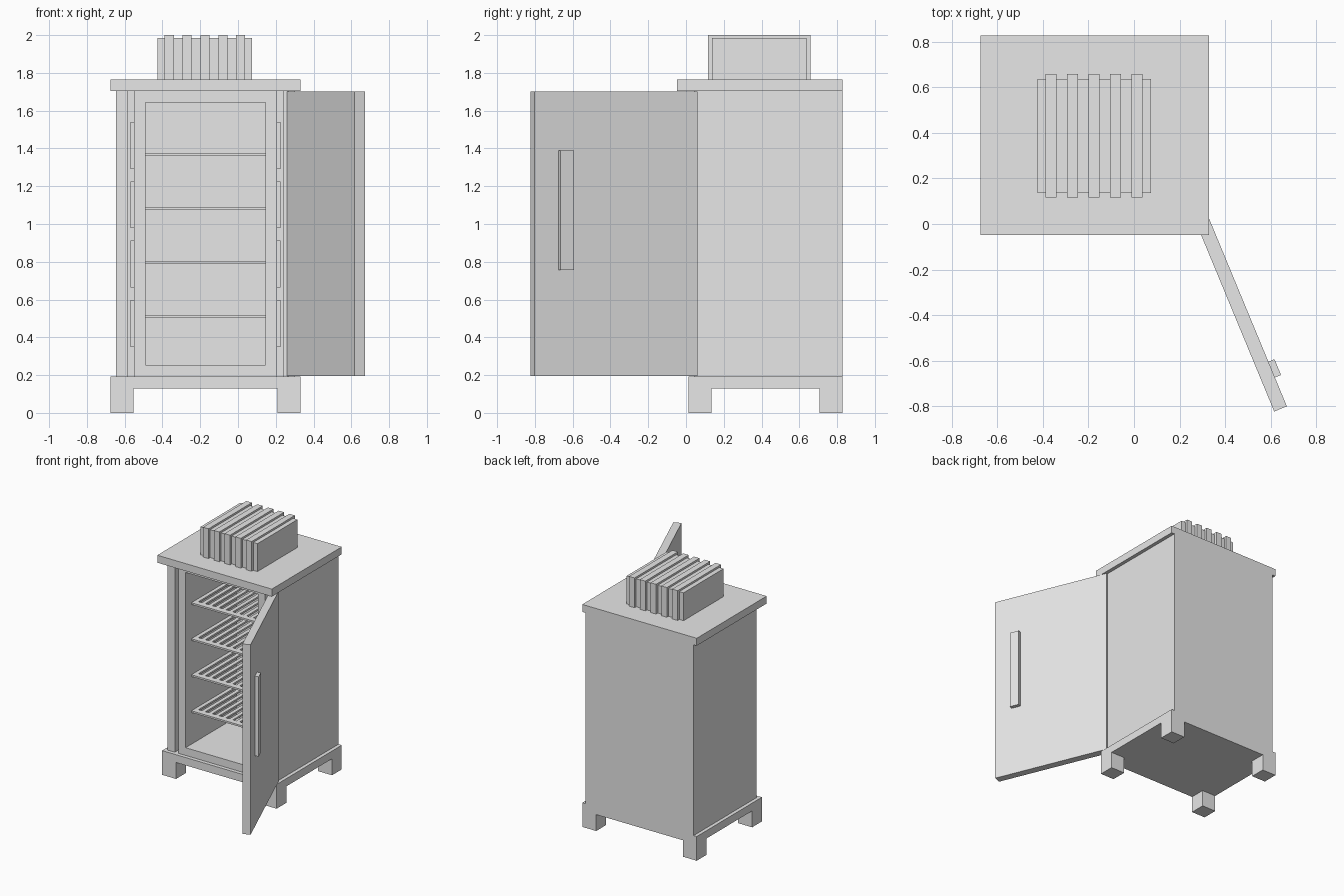
import bpy, bmesh, math
from mathutils import Matrix

if "Cube" in bpy.data.objects:
    bpy.data.objects.remove(bpy.data.objects["Cube"])

grey = bpy.data.materials.new("light grey")
grey.diffuse_color = (0.8, 0.8, 0.8, 1)
grey.use_nodes = True
grey.node_tree.nodes["Principled BSDF"].inputs["Base Color"].default_value = grey.diffuse_color


def boxes(name, spans, matrix=None):
    """One object made of boxes given as (x0, x1, y0, y1, z0, z1)."""
    bm = bmesh.new()
    for x0, x1, y0, y1, z0, z1 in spans:
        m = (Matrix.Translation(((x0 + x1) / 2, (y0 + y1) / 2, (z0 + z1) / 2))
             @ Matrix.Diagonal((x1 - x0, y1 - y0, z1 - z0, 1)))
        bmesh.ops.create_cube(bm, size=1, matrix=m)
    mesh = bpy.data.meshes.new(name)
    bm.to_mesh(mesh)
    bm.free()
    mesh.materials.append(grey)
    ob = bpy.data.objects.new(name, mesh)
    if matrix:
        ob.matrix_world = matrix
    bpy.context.collection.objects.link(ob)
    return ob


CX = -0.172                  # cabinet centre line
L, R = CX - 0.502, CX + 0.502
BACK = 0.828
FLOOR, CEIL = 0.192, 1.705


def pair(inner, outer, y0, y1, z0, z1):
    """Two boxes mirrored about the cabinet centre line."""
    return [(CX - outer, CX - inner, y0, y1, z0, z1),
            (CX + inner, CX + outer, y0, y1, z0, z1)]


# Base plate and four feet
boxes("base", [(L, R, 0.012, BACK, 0.13, FLOOR)])
boxes("feet", pair(0.38, 0.502, 0.012, 0.134, 0, 0.13)
      + pair(0.38, 0.502, BACK - 0.122, BACK, 0, 0.13))

# Top slab
boxes("top_slab", [(L, R, -0.048, BACK, CEIL, 1.764)])

# Outer shell
FRONT = 0.042
boxes("outer_shell", pair(0.412, 0.474, FRONT, BACK, FLOOR, CEIL)
      + [(CX - 0.412, CX + 0.412, BACK - 0.06, BACK, FLOOR, CEIL)])

# Inner chamber, open at the front, with an air gap at each side
IN_BACK = BACK - 0.09
boxes("inner_chamber", pair(0.317, 0.379, FRONT, IN_BACK, FLOOR, CEIL)
      + [(CX - 0.317, CX + 0.317, FRONT, IN_BACK, FLOOR, 0.253),
         (CX - 0.317, CX + 0.317, FRONT, IN_BACK, 1.642, CEIL),
         (CX - 0.317, CX + 0.317, IN_BACK - 0.06, IN_BACK, 0.253, 1.642)])

# Thin plates on the chamber walls inside the air gap
plates = []
for i in range(4):
    z = 0.35 + i * 0.314
    plates += pair(0.379, 0.398, 0.27, 0.52, z, z + 0.248)
boxes("side_plates", plates)

# Slatted shelves
SLOTS = 10
y0, y1 = 0.115, IN_BACK - 0.06
x0, x1 = CX - 0.317, CX + 0.317
for i in range(4):
    z = 0.504 + i * 0.2855
    z1 = z + 0.014
    parts = [(x0, x1, y0, y0 + 0.045, z, z1), (x0, x1, y1 - 0.045, y1, z, z1)]
    step = (x1 - x0 - 0.03) / SLOTS
    for k in range(SLOTS + 1):
        x = x0 + k * step
        parts.append((x, x + 0.03, y0 + 0.045, y1 - 0.045, z, z1))
    boxes(f"shelf_{i + 1}", parts)

# Cooling block with fins
boxes("cooling_block", [(-0.425, 0.075, 0.137, 0.638, 1.764, 1.985)])
fins = []
for i in range(5):
    x = -0.388 + i * 0.0945
    fins.append((x, x + 0.048, 0.116, 0.659, 1.764, 2.0))
boxes("cooling_fins", fins)

# Open door: local x runs along the door, local y points outward
swing = Matrix.Translation((0.315, 0.06, 0)) @ Matrix.Rotation(math.radians(-67.5), 4, 'Z')
boxes("door", [(0, 0.932, -0.06, 0, 0.196, 1.702)], swing)
boxes("door_handle", [(0.72, 0.795, 0, 0.029, 0.757, 1.388)], swing)
